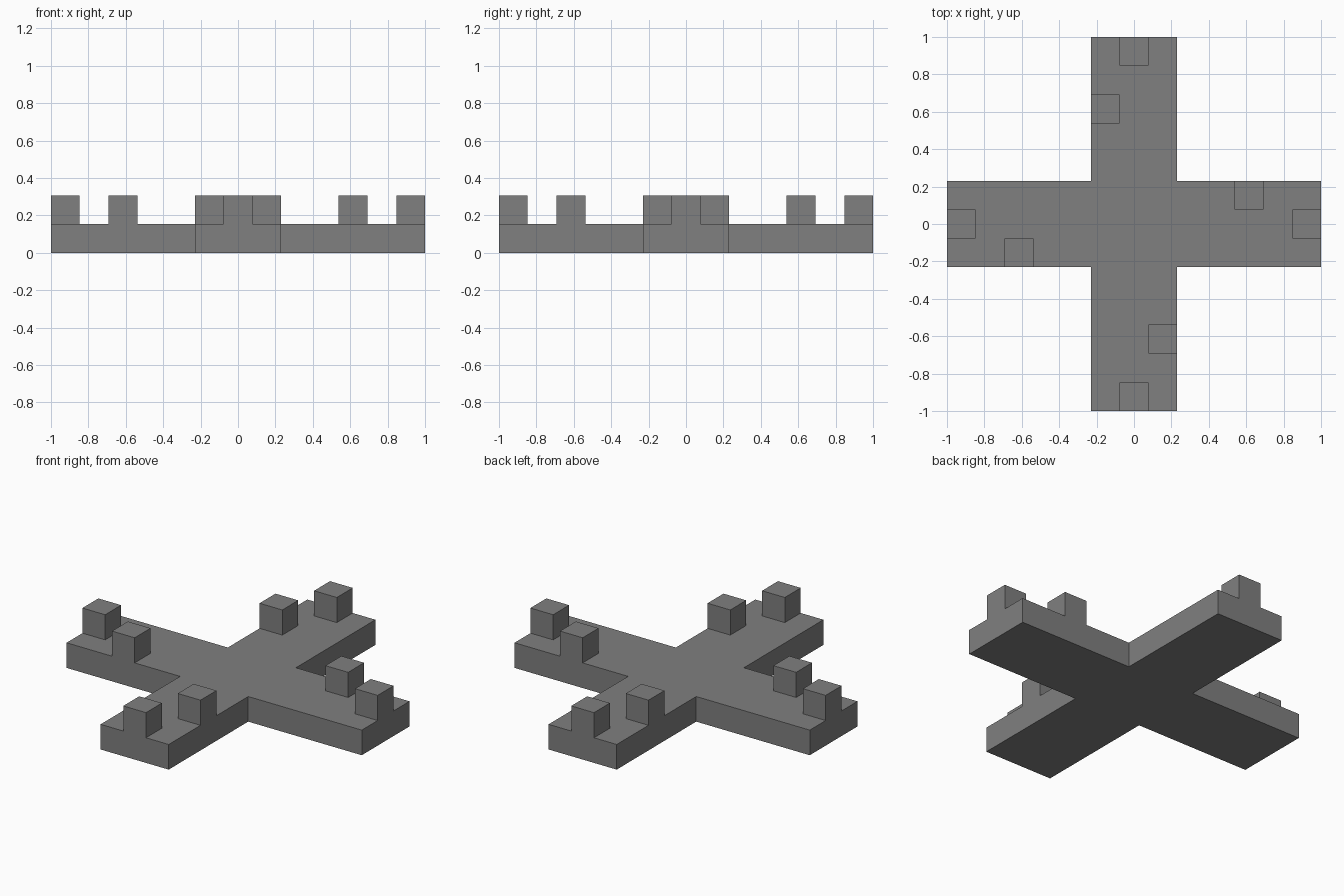
import bpy
import bmesh
from math import pi
from mathutils import Matrix, Vector

if "Cube" in bpy.data.objects:
    bpy.data.objects.remove(bpy.data.objects["Cube"], do_unlink=True)

U = 2 / 13  # block module: the cross spans 13 blocks

grey = bpy.data.materials.new("mid grey")
grey.use_nodes = True
colour = (0.214, 0.214, 0.214, 1)
grey.diffuse_color = colour
grey.node_tree.nodes["Principled BSDF"].inputs["Base Color"].default_value = colour


def add_object(name, bm):
    bmesh.ops.recalc_face_normals(bm, faces=bm.faces)
    mesh = bpy.data.meshes.new(name)
    bm.to_mesh(mesh)
    bm.free()
    mesh.materials.append(grey)
    obj = bpy.data.objects.new(name, mesh)
    bpy.context.collection.objects.link(obj)
    return obj


quarter_turns = [Matrix.Rotation(i * pi / 2, 4, "Z") for i in range(4)]

# Cross-shaped slab: one arm's outline repeated around the centre, then extruded
arm = [Vector((6.5, -1.5, 0)), Vector((6.5, 1.5, 0)), Vector((1.5, 1.5, 0))]
bm = bmesh.new()
outline = [bm.verts.new(turn @ p * U) for turn in quarter_turns for p in arm]
base = bm.faces.new(outline)
top = bmesh.ops.extrude_face_region(bm, geom=[base], use_keep_orig=True)
bmesh.ops.translate(bm, vec=(0, 0, U),
                    verts=[g for g in top["geom"] if isinstance(g, bmesh.types.BMVert)])
add_object("cross_base", bm)

# Two studs per arm: one at the tip, one along the side edge
studs = {"end_stud": Vector((6, 0, 1.5)), "side_stud": Vector((4, 1, 1.5))}
for side, turn in zip(("left", "back", "right", "front"), quarter_turns):
    for part, centre in studs.items():
        bm = bmesh.new()
        bmesh.ops.create_cube(bm, size=U)
        stud = add_object(f"{side}_{part}", bm)
        stud.location = turn @ centre * U
